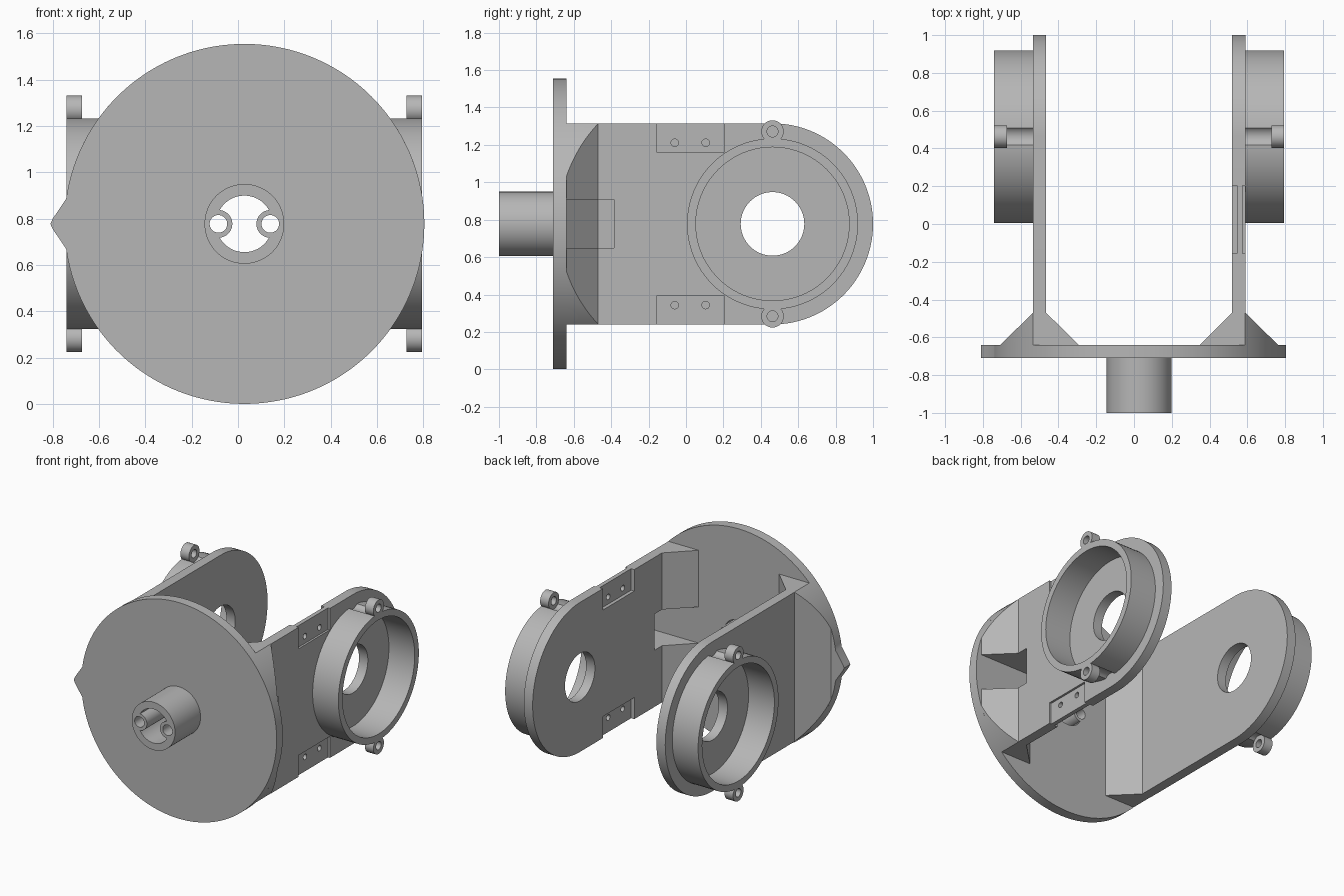
import bpy, bmesh, math

if "Cube" in bpy.data.objects:
    bpy.data.objects.remove(bpy.data.objects["Cube"])

CX, CZ, HUB_Y = 0.0275, 0.7775, 0.4625   # mirror plane, axis height, ring centre
PI = math.pi

grey = bpy.data.materials.new("plain_grey")
grey.diffuse_color = (0.47, 0.47, 0.47, 1)
grey.use_nodes = True
grey.node_tree.nodes["Principled BSDF"].inputs["Base Color"].default_value = grey.diffuse_color


def arc(u, v, r, a0=0, a1=2 * PI, n=96):
    closed = abs(a1 - a0 - 2 * PI) < 1e-6
    count = n if closed else n + 1
    return [(u + r * math.cos(a0 + (a1 - a0) * i / n),
             v + r * math.sin(a0 + (a1 - a0) * i / n)) for i in range(count)]


def rect(u0, v0, u1, v1):
    return [(u0, v0), (u1, v0), (u1, v1), (u0, v1)]


def prism(name, pts, axis, a, b):
    """Extrude a 2D profile along an axis from a to b."""
    place = {'X': lambda u, v, w: (w, u, v),
             'Y': lambda u, v, w: (u, w, v),
             'Z': lambda u, v, w: (u, v, w)}[axis]
    bm = bmesh.new()
    low = [bm.verts.new(place(u, v, a)) for u, v in pts]
    top = [bm.verts.new(place(u, v, b)) for u, v in pts]
    bm.faces.new(low)
    bm.faces.new(top)
    for i in range(len(pts)):
        j = (i + 1) % len(pts)
        bm.faces.new((low[i], low[j], top[j], top[i]))
    bmesh.ops.recalc_face_normals(bm, faces=bm.faces[:])
    me = bpy.data.meshes.new(name)
    bm.to_mesh(me)
    bm.free()
    me.materials.append(grey)
    ob = bpy.data.objects.new(name, me)
    bpy.context.collection.objects.link(ob)
    return ob


def combine(ob, tool, op='DIFFERENCE'):
    """Apply a boolean and discard the tool."""
    mod = ob.modifiers.new("bool", 'BOOLEAN')
    mod.operation, mod.solver, mod.object = op, 'EXACT', tool
    bpy.context.view_layer.objects.active = ob
    bpy.ops.object.modifier_apply(modifier=mod.name)
    bpy.data.objects.remove(tool)


# Round base plate with pointer, plus the shaft
outline = arc(CX, CZ, 0.777, -PI + 0.14, PI - 0.14, 160)
outline += [(-0.80, CZ + 0.022), (-0.81, CZ), (-0.80, CZ - 0.022)]
base = prism("base_plate_with_shaft", outline, 'Y', -0.71, -0.64)
combine(base, prism("shaft", arc(CX, CZ, 0.172), 'Y', -1.0, -0.67), 'UNION')

# Shaft bore leaves two small tubes standing at its sides
bore = prism("bore", arc(CX, CZ, 0.122), 'Y', -1.1, -0.5)
for s in (-1, 1):
    combine(bore, prism("tube", arc(CX + s * 0.112, CZ, 0.06, n=48), 'Y', -1.2, -0.4))
combine(base, bore)
for s in (-1, 1):
    combine(base, prism("tube_hole", arc(CX + s * 0.112, CZ, 0.038, n=32), 'Y', -1.2, -0.4))

for s, side in ((-1, "left"), (1, "right")):
    def X(d):
        return CX + s * d

    # Arm with rounded end and central hole
    profile = [(-0.47, CZ - 0.5375)] + arc(HUB_Y, CZ, 0.5375, -PI / 2, PI / 2, 80) \
        + [(-0.47, CZ + 0.5375)]
    arm = prism(side + "_arm", profile, 'X', X(0.4925), X(0.5625))
    combine(arm, prism("hole", arc(HUB_Y, CZ, 0.17, n=64), 'X', X(0.4), X(0.65)))

    # Sloped foot joining arm to plate, trimmed to the plate's rim
    foot = prism(side + "_arm_foot",
                 [(X(0.32), -0.64), (X(0.4925), -0.47), (X(0.5625), -0.47), (X(0.735), -0.64)],
                 'Z', CZ - 0.5375, CZ + 0.5375)
    combine(foot, prism("rim", arc(CX, CZ, 0.777, n=160), 'Y', -0.9, 0), 'INTERSECT')

    # Bearing ring with grooves and screw lugs
    ring = prism(side + "_ring", arc(HUB_Y, CZ, 0.457), 'X', X(0.5625), X(0.7675))
    combine(ring, prism("cup", arc(HUB_Y, CZ, 0.41), 'X', X(0.5), X(0.9)))
    for t in (-1, 1):
        z = CZ + t * 0.494
        combine(ring, prism("groove", arc(HUB_Y, z, 0.06, n=48), 'X', X(0.5), X(0.70)))
        lug = prism(f"{side}_lug_{'upper' if t > 0 else 'lower'}",
                    arc(HUB_Y, z, 0.06, n=48), 'X', X(0.70), X(0.7675))
        combine(lug, prism("screw", arc(HUB_Y, z, 0.029, n=32), 'X', X(0.6), X(0.9)))

    if s == 1:
        # Right arm only: notch through the foot, pockets on both faces, screw holes
        for ob in (arm, foot):
            combine(ob, prism("notch", rect(-0.66, CZ - 0.13, -0.385, CZ + 0.13), 'X', 0.2, 0.9))
        for t in (-1, 1):
            for a, b in ((0.45, 0.545), (0.575, 0.65)):
                combine(arm, prism("pocket", rect(-0.155, CZ + t * 0.383, 0.203, CZ + t * 0.6),
                                   'X', a, b))
            for y in (-0.06, 0.105):
                combine(arm, prism("screw", arc(y, CZ + t * 0.434, 0.02, n=24), 'X', 0.4, 0.7))

# Smooth round walls, keep edges sharp
bpy.ops.object.select_all(action='DESELECT')
for ob in bpy.context.collection.objects:
    ob.select_set(True)
bpy.context.view_layer.objects.active = base
bpy.ops.object.shade_smooth_by_angle(angle=math.radians(25))
